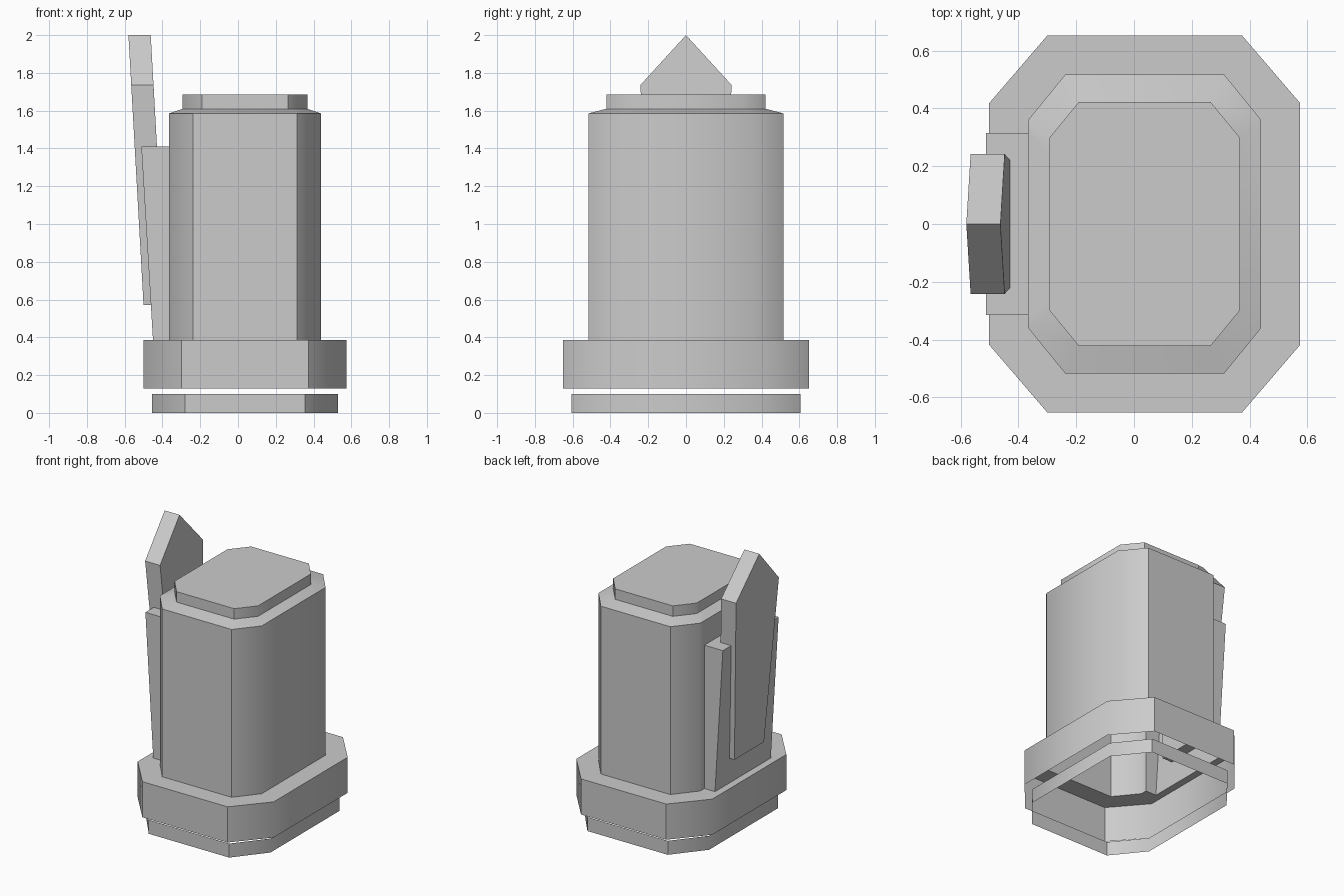
import bpy, bmesh, math

cube = bpy.data.objects.get("Cube")
if cube:
    bpy.data.objects.remove(cube, do_unlink=True)

grey = bpy.data.materials.new("plain grey")
grey.use_nodes = True
grey.diffuse_color = (0.6, 0.6, 0.6, 1)
grey.node_tree.nodes["Principled BSDF"].inputs["Base Color"].default_value = (0.6, 0.6, 0.6, 1)

CENTRE_X = 0.037          # the tower axis sits off the model's centre
PAD = 0.315               # half width of the backing panel
COLLAR_TOP, PAD_TOP = 0.385, 1.41


def finish(bm, name):
    bmesh.ops.recalc_face_normals(bm, faces=bm.faces)
    mesh = bpy.data.meshes.new(name)
    bm.to_mesh(mesh)
    bm.free()
    mesh.materials.append(grey)
    obj = bpy.data.objects.new(name, mesh)
    bpy.context.collection.objects.link(obj)
    bpy.ops.object.select_all(action='DESELECT')
    obj.select_set(True)
    bpy.context.view_layer.objects.active = obj
    bpy.ops.object.shade_smooth_by_angle(angle=math.radians(45))
    return obj


def octagon(hx, hy, cx, cy):
    """Chamfered rectangle, running anticlockwise, ending on the -x side."""
    pts = [(-cx, -hy), (cx, -hy), (hx, -cy), (hx, cy),
           (cx, hy), (-cx, hy), (-hx, cy), (-hx, -cy)]
    return [(x + CENTRE_X, y) for x, y in pts]


def ring(bm, pts, z):
    return [bm.verts.new((x, y, z)) for x, y in pts]


def bridge(bm, low, high):
    n = len(low)
    for i in range(n):
        j = (i + 1) % n
        bm.faces.new((low[i], low[j], high[j], high[i]))


foot = octagon(0.493, 0.607, 0.318, 0.39)
collar = octagon(0.538, 0.652, 0.337, 0.418)
body = octagon(0.403, 0.517, 0.275, 0.36)
cap = octagon(0.33, 0.422, 0.228, 0.298)


def with_panel(pts, half):
    """Add two points on the -x side, where the backing panel joins."""
    x = pts[-1][0]
    return pts[:-1] + [(x, half), (x, -half)] + pts[-1:]


# Foot ring: open band
bm = bmesh.new()
bridge(bm, ring(bm, foot, 0), ring(bm, foot, 0.10))
finish(bm, "foot_ring")

# Collar: open below, flat rim on top with a notch under the backing panel
bm = bmesh.new()
top = ring(bm, collar, COLLAR_TOP)
bridge(bm, ring(bm, collar, 0.13), top)
notch = body[:-1] + [(body[-1][0], PAD), (-0.45, PAD), (-0.45, -PAD),
                     (body[-1][0], -PAD)] + body[-1:]
inner = ring(bm, notch, COLLAR_TOP)
rim = [bm.edges.new((inner[i], inner[i - 1])) for i in range(len(inner))]
rim += [bm.edges.get((top[i], top[i - 1])) for i in range(len(top))]
bmesh.ops.triangle_fill(bm, edges=rim, use_beauty=True, normal=(0, 0, 1))
finish(bm, "collar")

# Body: hollow shell with sloped shoulder and raised cap
bm = bmesh.new()
wall, lid = with_panel(body, PAD), with_panel(cap, 0.25)
levels = [(wall, COLLAR_TOP), (wall, PAD_TOP), (wall, 1.585), (lid, 1.61), (lid, 1.685)]
rings = [ring(bm, pts, z) for pts, z in levels]
for low, high in zip(rings, rings[1:]):
    bridge(bm, low, high)
bm.faces.new(rings[-1])
# opening behind the backing panel
behind = [f for f in bm.faces if f.calc_center_median().x < -0.36
          and abs(f.calc_center_median().y) < 0.01
          and f.calc_center_median().z < PAD_TOP]
bmesh.ops.delete(bm, geom=behind, context='FACES')
finish(bm, "body")

# Backing panel: leaning wedge, open towards the body and below
bm = bmesh.new()
profile = [(body[-1][0], COLLAR_TOP), (-0.45, COLLAR_TOP),
           (-0.512, PAD_TOP), (body[-1][0], PAD_TOP)]
near, far = ([bm.verts.new((x, y, z)) for x, z in profile] for y in (-PAD, PAD))
bm.faces.new(near)
bm.faces.new(far)
for i in (1, 2):
    bm.faces.new((near[i], near[i + 1], far[i + 1], far[i]))
finish(bm, "backing_panel")

# Pointed plate: leans outwards and widens towards its shoulders
bm = bmesh.new()
outline = [(-0.167, 0.57), (0.167, 0.57), (0.242, 1.735), (0, 2.0), (-0.242, 1.735)]
outer, inside = ([bm.verts.new((x - 0.056 * (z - 0.57), y, z)) for y, z in outline]
                 for x in (-0.5, -0.382))
bm.faces.new(outer)
bm.faces.new(inside)
bridge(bm, outer, inside)
finish(bm, "pointed_plate")
